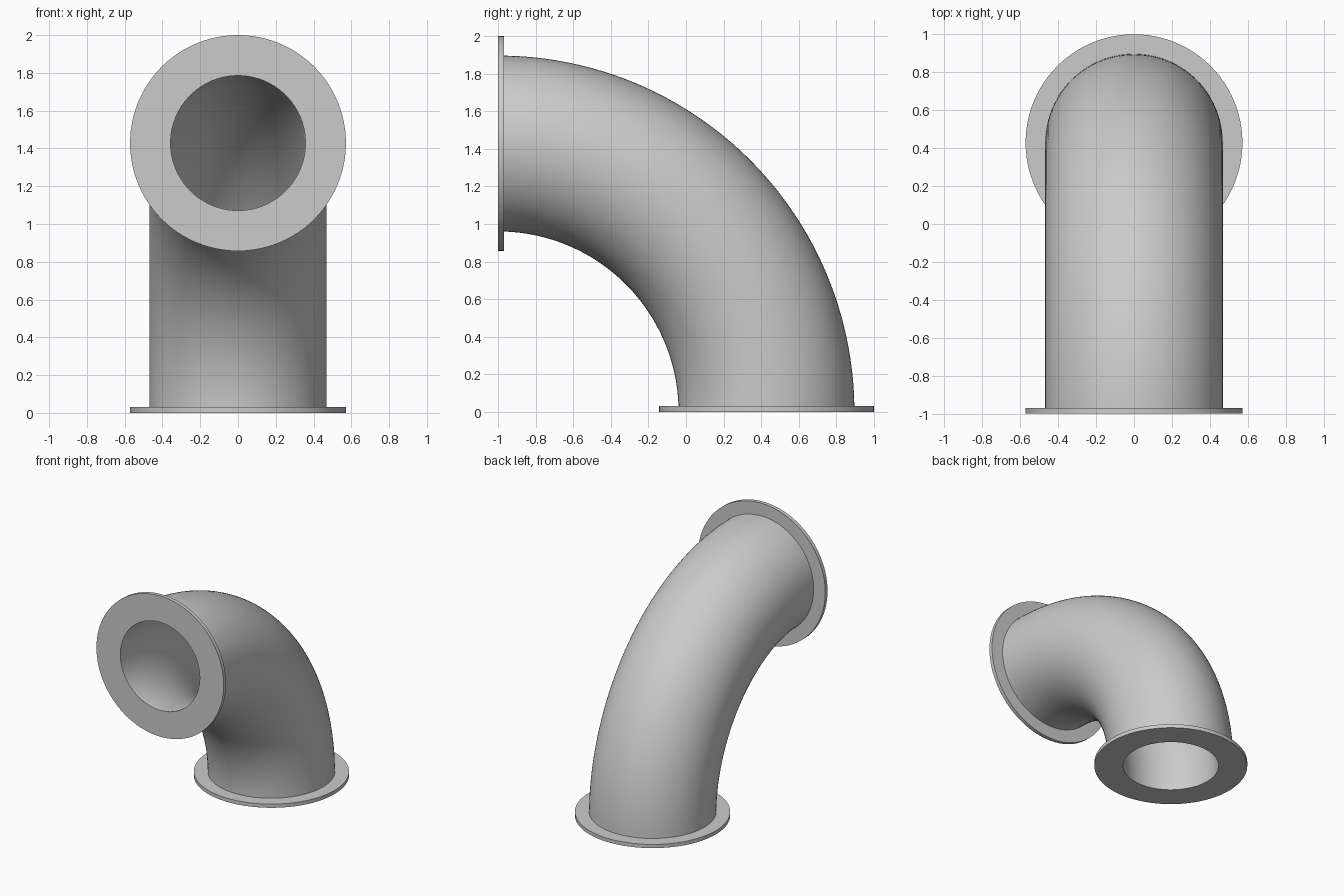
import bpy, bmesh, math
from mathutils import Vector

if "Cube" in bpy.data.objects:
    bpy.data.objects.remove(bpy.data.objects["Cube"])

R = 1.4285      # bend radius, about the x axis line through y=-1, z=0
TUBE = 0.468    # outer pipe radius
BORE = 0.357    # inner pipe radius
FLANGE = 0.5715 # flange radius
T = 0.03        # flange thickness
SIDES = 96
STEPS = 48

grey = bpy.data.materials.new("light grey metal")
grey.diffuse_color = (0.6, 0.6, 0.6, 1)
grey.use_nodes = True
grey.node_tree.nodes["Principled BSDF"].inputs["Base Color"].default_value = grey.diffuse_color


def finish(name, bm):
    bmesh.ops.recalc_face_normals(bm, faces=bm.faces)
    me = bpy.data.meshes.new(name)
    bm.to_mesh(me)
    bm.free()
    me.materials.append(grey)
    ob = bpy.data.objects.new(name, me)
    bpy.context.collection.objects.link(ob)
    bpy.ops.object.select_all(action='DESELECT')
    ob.select_set(True)
    bpy.context.view_layer.objects.active = ob
    bpy.ops.object.shade_smooth_by_angle(angle=math.radians(35))
    return ob


def bridge(bm, a, b):
    for i in range(SIDES):
        j = (i + 1) % SIDES
        bm.faces.new((a[i], a[j], b[j], b[i]))


def ring(bm, place, radius):
    angles = [2 * math.pi * i / SIDES for i in range(SIDES)]
    return [bm.verts.new(place(radius * math.cos(t), radius * math.sin(t))) for t in angles]


def on_bend(a):
    return lambda u, v: Vector((u, -1 + (R + v) * math.cos(a), (R + v) * math.sin(a)))


# Hollow quarter bend: outer skin and bore, ends tucked just inside the flanges
bm = bmesh.new()
start = 0.6 * T / R
loops = []
for radius in (TUBE, BORE):
    rows = []
    for s in range(STEPS + 1):
        a = start + (math.pi / 2 - 2 * start) * s / STEPS
        rows.append(ring(bm, on_bend(a), radius))
    for p, q in zip(rows, rows[1:]):
        bridge(bm, p, q)
    loops.append(rows)
bridge(bm, loops[0][0], loops[1][0])
bridge(bm, loops[0][-1], loops[1][-1])
finish("elbow_pipe", bm)


# Flat ring flanges, one on the floor and one facing the front
def flange(name, place):
    bm = bmesh.new()
    profile = [(BORE, 0), (FLANGE, 0), (FLANGE, T), (BORE, T)]
    rows = [ring(bm, lambda u, v, h=h: place(u, v, h), r) for r, h in profile]
    for k in range(4):
        bridge(bm, rows[k], rows[(k + 1) % 4])
    finish(name, bm)


flange("bottom_flange", lambda u, v, h: Vector((u, R - 1 + v, h)))
flange("front_flange", lambda u, v, h: Vector((u, -1 + h, R + v)))
